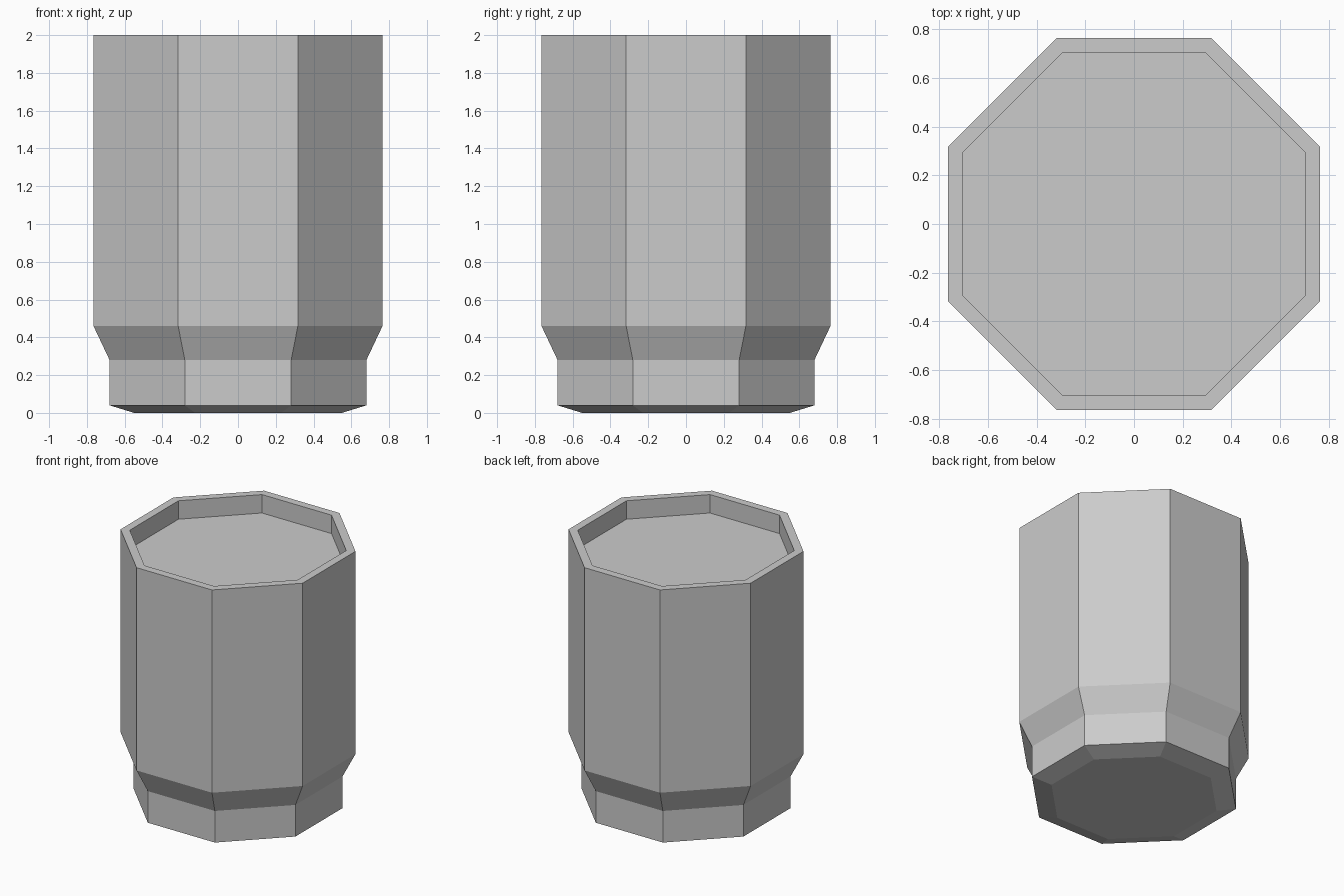
import bpy
import bmesh
import math

cube = bpy.data.objects.get("Cube")
if cube:
    bpy.data.objects.remove(cube, do_unlink=True)

SIDES = 8

grey = bpy.data.materials.new("plain grey")
grey.use_nodes = True
colour = (0.6, 0.6, 0.6, 1)
grey.diffuse_color = colour
grey.node_tree.nodes["Principled BSDF"].inputs["Base Color"].default_value = colour


def ring(bm, apothem, z):
    """Octagon with flat sides facing the axes."""
    r = apothem / math.cos(math.pi / SIDES)
    angles = [(i + 0.5) * math.tau / SIDES for i in range(SIDES)]
    return [bm.verts.new((r * math.cos(a), r * math.sin(a), z)) for a in angles]


# Profile (apothem, height): base, foot, flared shoulder, wall, rim, recess
profile = [(0.55, 0), (0.68, 0.04), (0.68, 0.28), (0.765, 0.46),
           (0.765, 2), (0.705, 2), (0.705, 1.86)]

bm = bmesh.new()
rings = [ring(bm, a, z) for a, z in profile]
for low, high in zip(rings, rings[1:]):
    for i in range(SIDES):
        j = (i + 1) % SIDES
        bm.faces.new((low[i], low[j], high[j], high[i]))

# Underside and recessed floor
bm.faces.new(rings[0][::-1])
bm.faces.new(rings[-1])

mesh = bpy.data.meshes.new("octagonal_cup")
bm.to_mesh(mesh)
bm.free()
mesh.materials.append(grey)
cup = bpy.data.objects.new("octagonal_cup", mesh)
bpy.context.collection.objects.link(cup)
